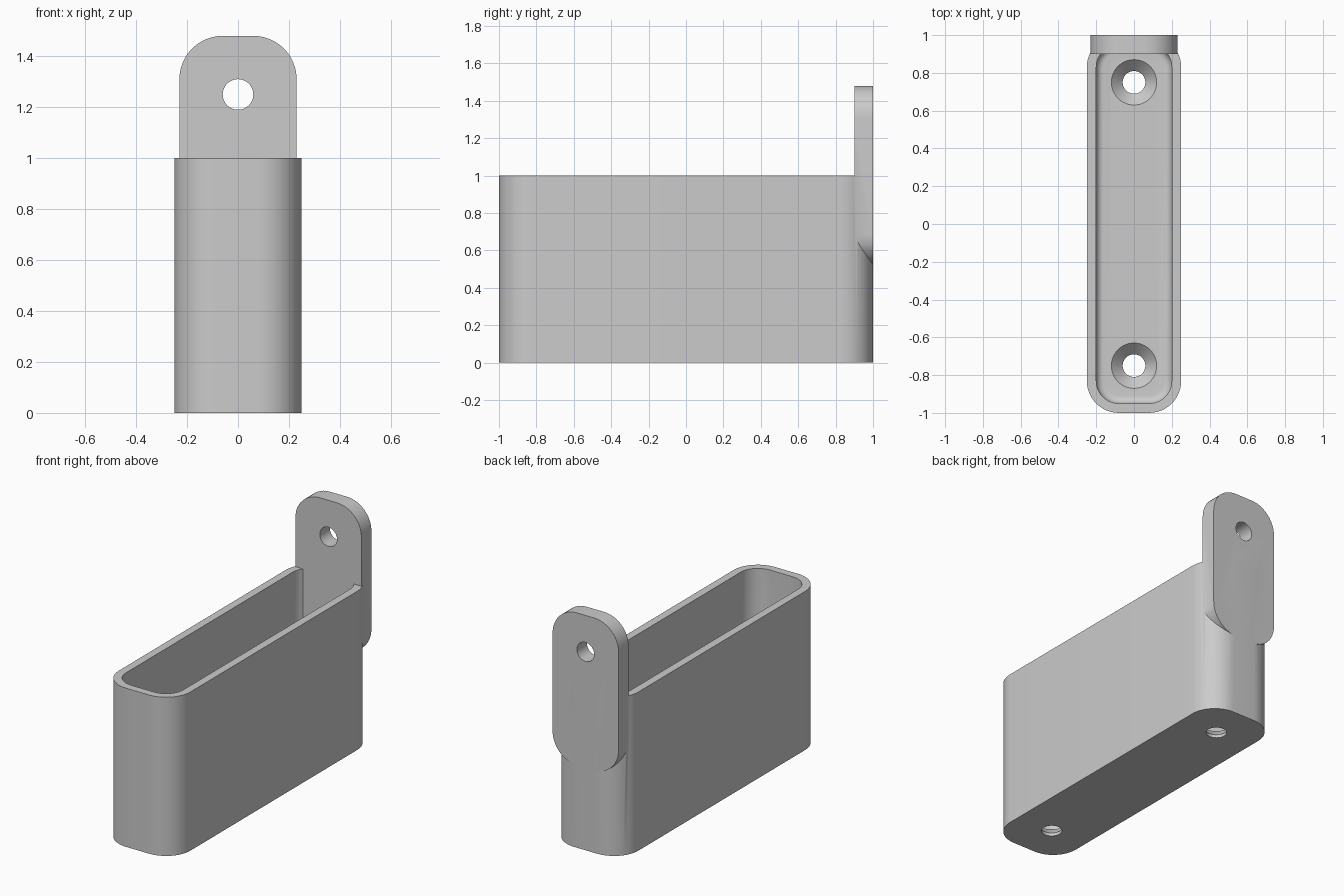
import bpy
import bmesh
from math import sin, cos, pi
from mathutils import Matrix

cube = bpy.data.objects.get("Cube")
if cube:
    bpy.data.objects.remove(cube, do_unlink=True)

grey = bpy.data.materials.new("light_grey")
grey.use_nodes = True
colour = (0.6, 0.6, 0.6, 1)
grey.diffuse_color = colour
grey.node_tree.nodes["Principled BSDF"].inputs["Base Color"].default_value = colour


def rounded_rect(half_w, half_h, r, steps=12):
    """Outline of a rounded rectangle, counter-clockwise."""
    pts = []
    for k, (sx, sy) in enumerate(((1, 1), (-1, 1), (-1, -1), (1, -1))):
        for i in range(steps + 1):
            a = (k + i / steps) * pi / 2
            pts.append((sx * (half_w - r) + r * cos(a), sy * (half_h - r) + r * sin(a)))
    return pts


def circle(r, steps=48):
    return [(r * cos(2 * pi * i / steps), r * sin(2 * pi * i / steps)) for i in range(steps)]


def loft(name, sections, matrix=Matrix()):
    """Closed solid through a list of (outline, height) sections."""
    bm = bmesh.new()
    rings = [[bm.verts.new((x, y, z)) for x, y in outline] for outline, z in sections]
    n = len(rings[0])
    for a, b in zip(rings, rings[1:]):
        for i in range(n):
            j = (i + 1) % n
            bm.faces.new((a[i], a[j], b[j], b[i]))
    bm.faces.new(rings[0][::-1])
    bm.faces.new(rings[-1])
    bmesh.ops.transform(bm, matrix=matrix, verts=bm.verts)
    bmesh.ops.recalc_face_normals(bm, faces=bm.faces)
    mesh = bpy.data.meshes.new(name)
    bm.to_mesh(mesh)
    bm.free()
    mesh.materials.append(grey)
    obj = bpy.data.objects.new(name, mesh)
    bpy.context.collection.objects.link(obj)
    return obj


def combine(target, other, operation):
    """Apply a boolean and remove the second solid."""
    mod = target.modifiers.new("boolean", 'BOOLEAN')
    mod.operation = operation
    mod.solver = 'EXACT'
    mod.object = other
    bpy.context.view_layer.objects.active = target
    bpy.ops.object.modifier_apply(modifier=mod.name)
    bpy.data.objects.remove(other, do_unlink=True)


# Open box: outer wall, rim, inner wall and a filleted floor
W, L, R = 0.25, 1.0, 0.17
WALL, FLOOR, FILLET = 0.05, 0.08, 0.04
sections = [(rounded_rect(W, L, R), 0), (rounded_rect(W, L, R), 1)]
sections.append((rounded_rect(W - WALL, L - WALL, R - WALL), 1))
for i in range(7):
    a = i / 6 * pi / 2
    d = WALL + FILLET * (1 - cos(a))
    sections.append((rounded_rect(W - d, L - d, R - d), FLOOR + FILLET * (1 - sin(a))))
box = loft("wall_box", sections)

# Mounting tab standing at the back
upright = Matrix.Translation((0, 1, 1)) @ Matrix.Rotation(pi / 2, 4, 'X')
tab_outline = rounded_rect(0.23, 0.48, 0.17)
tab = loft("back_tab", [(tab_outline, 0), (tab_outline, 0.1)], upright)
combine(box, tab, 'UNION')

# Screw hole through the tab
hole = circle(0.06)
drill = loft("tab_drill", [(hole, -0.1), (hole, 0.2)],
             Matrix.Translation((0, 0, 0.25)) @ upright)
combine(box, drill, 'DIFFERENCE')

# Countersunk holes through the floor
for y in (-0.75, 0.75):
    sink = [(hole, -0.1), (hole, FLOOR - 0.06), (circle(0.12), FLOOR), (circle(0.12), FLOOR + 0.1)]
    drill = loft("floor_drill", sink, Matrix.Translation((0, y, 0)))
    combine(box, drill, 'DIFFERENCE')

# Smooth rounded surfaces, keep crisp edges
bpy.ops.object.select_all(action='DESELECT')
box.select_set(True)
bpy.context.view_layer.objects.active = box
bpy.ops.object.shade_smooth_by_angle(angle=pi / 6)
